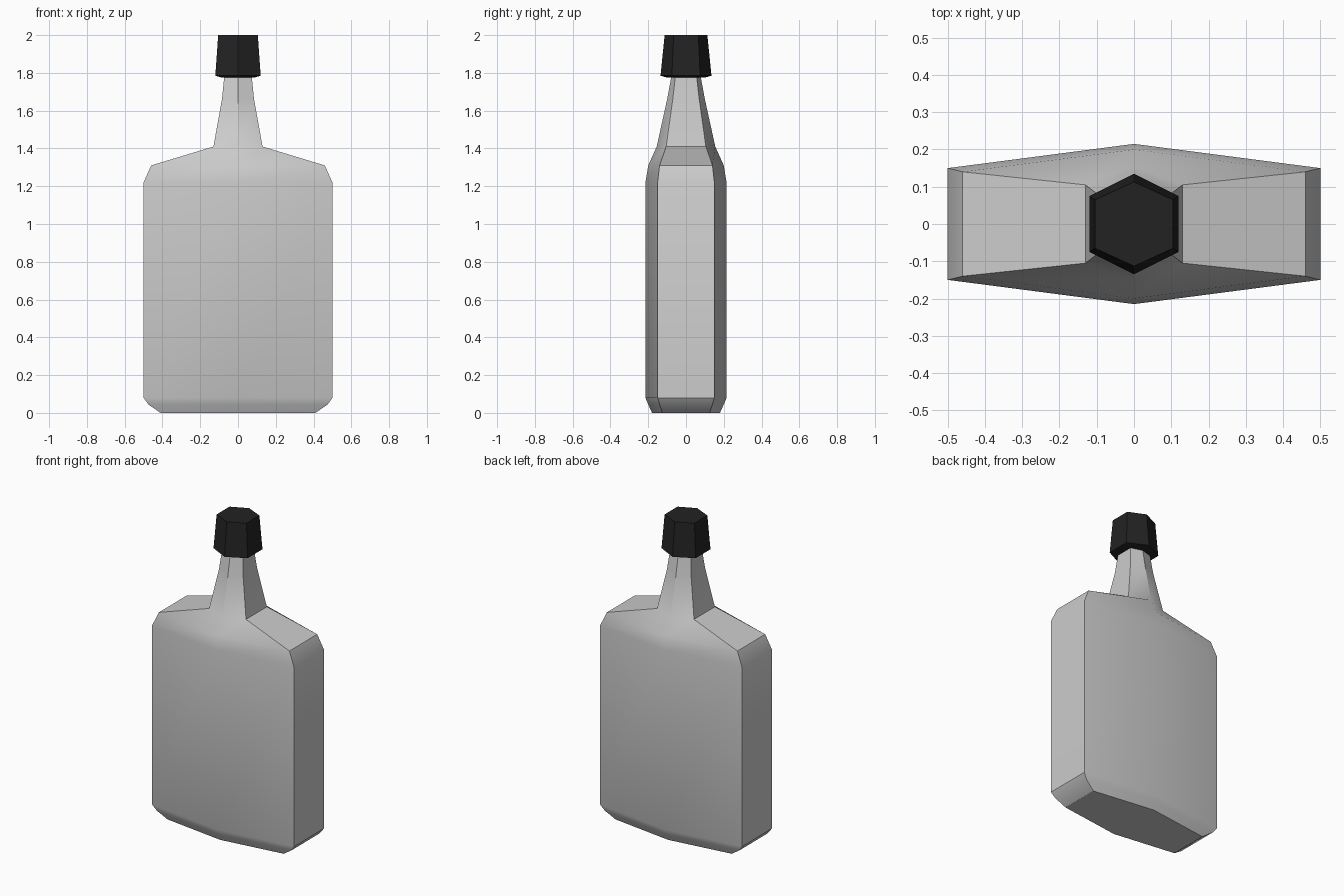
import bpy
import bmesh
import math

cube = bpy.data.objects.get("Cube")
if cube:
    bpy.data.objects.remove(cube, do_unlink=True)


def make_material(name, value):
    mat = bpy.data.materials.new(name)
    mat.use_nodes = True
    colour = (value, value, value, 1)
    mat.diffuse_color = colour
    mat.node_tree.nodes["Principled BSDF"].inputs["Base Color"].default_value = colour
    return mat


def hexagon_loft(name, sections, mat, angle):
    """Skin a stack of six-sided sections: height, half width, corner depth, middle depth."""
    bm = bmesh.new()
    rings = []
    for z, x, corner, middle in sections:
        outline = [(x, -corner), (x, corner), (0, middle),
                   (-x, corner), (-x, -corner), (0, -middle)]
        rings.append([bm.verts.new((px, py, z)) for px, py in outline])
    for low, high in zip(rings, rings[1:]):
        for i in range(6):
            j = (i + 1) % 6
            bm.faces.new((low[i], low[j], high[j], high[i]))
    bm.faces.new(rings[0][::-1])
    bm.faces.new(rings[-1])
    bmesh.ops.recalc_face_normals(bm, faces=bm.faces)
    mesh = bpy.data.meshes.new(name)
    bm.to_mesh(mesh)
    bm.free()
    mesh.materials.append(mat)
    obj = bpy.data.objects.new(name, mesh)
    bpy.context.collection.objects.link(obj)
    bpy.ops.object.select_all(action="DESELECT")
    obj.select_set(True)
    bpy.context.view_layer.objects.active = obj
    bpy.ops.object.shade_smooth_by_angle(angle=math.radians(angle))
    return obj


glass = make_material("pale grey glass", 0.6)
black = make_material("black plastic", 0.016)

# Bottle: chamfered base, flat flask body, sloping shoulders, tapered neck
hexagon_loft("bottle", [
    (0, 0.41, 0.125, 0.18),
    (0.045, 0.475, 0.14, 0.2),
    (0.08, 0.5, 0.15, 0.215),
    (1.22, 0.5, 0.15, 0.215),
    (1.31, 0.46, 0.14, 0.2),
    (1.41, 0.13, 0.105, 0.155),
    (1.66, 0.085, 0.07, 0.1),
    (1.79, 0.072, 0.055, 0.076),
], glass, 30)

# Cap: tapered hexagon with a slightly chamfered underside
hexagon_loft("cap", [
    (1.775, 0.085, 0.05, 0.1),
    (1.785, 0.12, 0.075, 0.135),
    (2, 0.105, 0.065, 0.113),
], black, 20)
